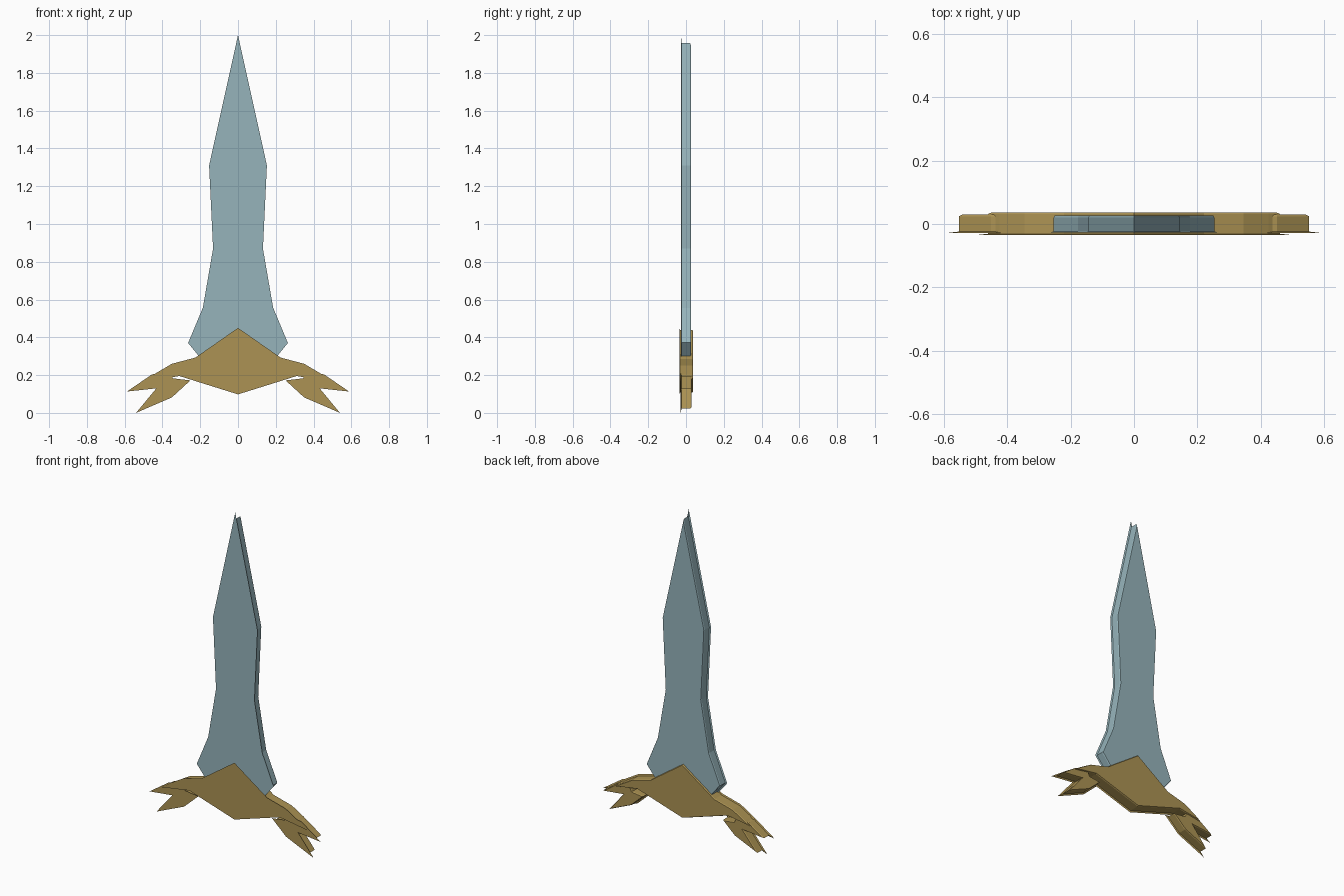
import bpy
import bmesh
from mathutils import Vector

if "Cube" in bpy.data.objects:
    bpy.data.objects.remove(bpy.data.objects["Cube"])


def material(name, rgb):
    m = bpy.data.materials.new(name)
    m.diffuse_color = (*rgb, 1)
    m.use_nodes = True
    m.node_tree.nodes["Principled BSDF"].inputs["Base Color"].default_value = m.diffuse_color
    return m


steel = material("blue grey steel", (0.305, 0.456, 0.497))
gold = material("dull gold", (0.413, 0.291, 0.087))


def inset(points, d):
    """Move every edge of a clockwise outline inward by d, with mitred corners."""
    result = []
    for i, p in enumerate(points):
        p = Vector(p)
        a = (p - Vector(points[i - 1])).normalized()
        b = (Vector(points[(i + 1) % len(points)]) - p).normalized()
        na, nb = Vector((a.y, -a.x)), Vector((b.y, -b.x))
        result.append(p + (na + nb) * d / (1 + na.dot(nb)))
    return result


def plate(name, outline, front, back, mat):
    """Flat plate with a thin wide front lip and a chamfered back edge."""
    layers = [(front, 0), (front + 0.004, 0.009), (back - 0.006, 0.009), (back, 0.012)]
    bm = bmesh.new()
    rings = [[bm.verts.new((p[0], y, p[1])) for p in inset(outline, d)] for y, d in layers]
    n = len(outline)
    for lower, upper in zip(rings, rings[1:]):
        for i in range(n):
            j = (i + 1) % n
            bm.faces.new((lower[i], lower[j], upper[j], upper[i]))
    bm.faces.new(rings[0])
    bm.faces.new(rings[-1])
    bmesh.ops.recalc_face_normals(bm, faces=bm.faces[:])
    mesh = bpy.data.meshes.new(name)
    bm.to_mesh(mesh)
    bm.free()
    mesh.materials.append(mat)
    obj = bpy.data.objects.new(name, mesh)
    bpy.context.collection.objects.link(obj)
    return obj


def flip(points):
    return [(-x, z) for x, z in reversed(points)]


def symmetric(half):
    """Half outline from top centre to bottom centre, completed on the left."""
    return half + flip(half[1:-1])


# Blade, with its root hidden inside the guard
plate("blade", symmetric([(0, 2), (0.153, 1.31), (0.132, 0.87), (0.186, 0.557),
                          (0.264, 0.37), (0.15, 0.23), (0, 0.2)]),
      -0.027, 0.027, steel)

# Guard with swept arms
plate("guard", symmetric([(0, 0.45), (0.225, 0.293), (0.35, 0.26), (0.43, 0.213),
                          (0.50, 0.165), (0.31, 0.195), (0, 0.098)]),
      -0.035, 0.037, gold)

# Forked claws at the ends of the arms
claw = [(0.36, 0.215), (0.455, 0.204), (0.588, 0.113), (0.432, 0.13),
        (0.54, 0.0), (0.35, 0.082), (0.252, 0.172), (0.345, 0.183)]
plate("right_claw", claw, -0.028, 0.03, gold)
plate("left_claw", flip(claw), -0.028, 0.03, gold)
